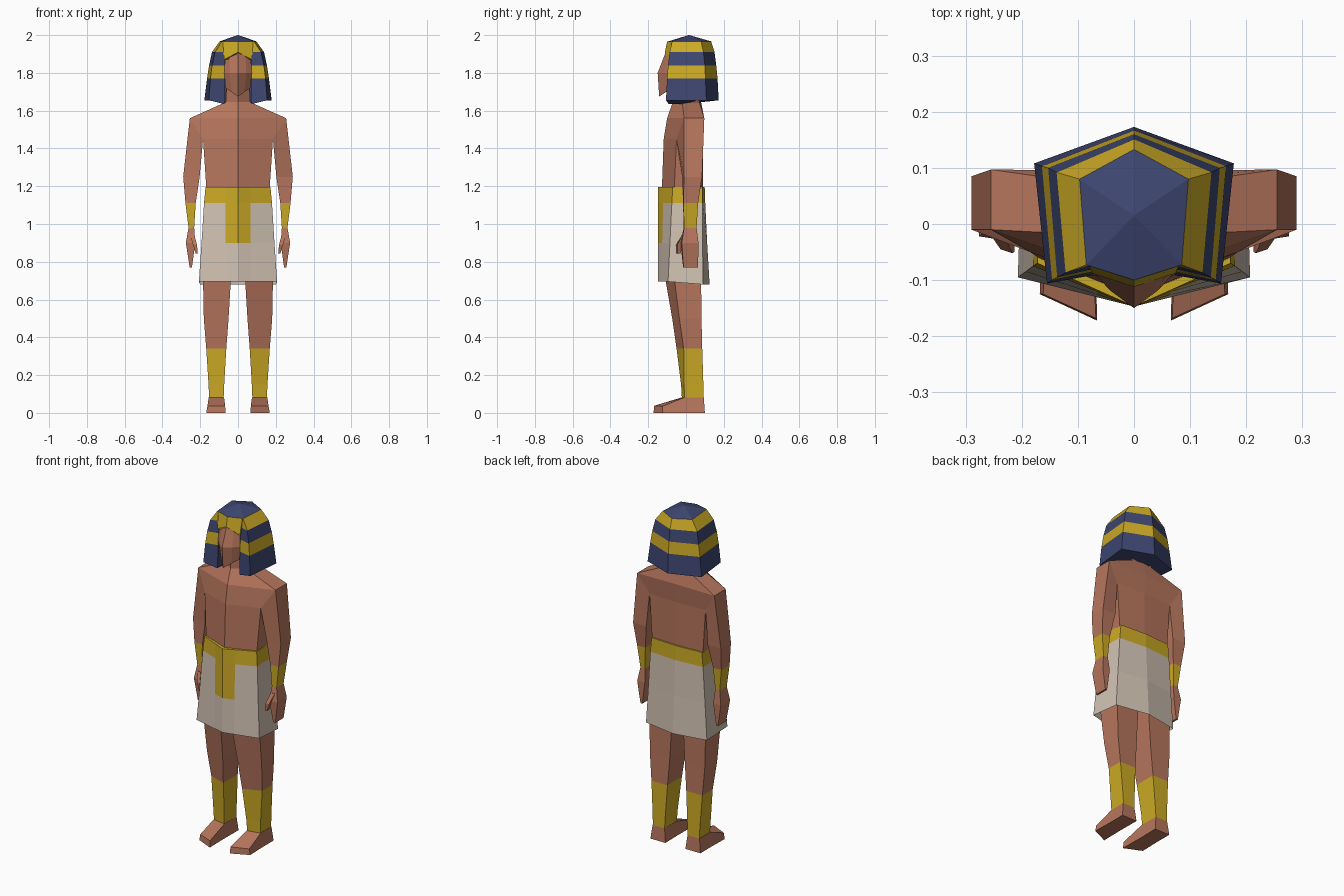
import bpy, bmesh

if "Cube" in bpy.data.objects:
    bpy.data.objects.remove(bpy.data.objects["Cube"])


def material(name, rgb):
    m = bpy.data.materials.new(name)
    m.diffuse_color = (*rgb, 1)
    m.use_nodes = True
    m.node_tree.nodes["Principled BSDF"].inputs["Base Color"].default_value = m.diffuse_color
    return m


MATS = [material("skin", (0.47, 0.18, 0.11)), material("gold", (0.60, 0.40, 0.018)),
        material("blue", (0.048, 0.062, 0.165)), material("linen", (0.64, 0.54, 0.45))]
SKIN, GOLD, BLUE, LINEN = range(4)


def loft(name, rings, rule, caps=(True, True), mirror=False):
    """Skin a list of closed rings; rule(center) gives the colour of a face."""
    bm = bmesh.new()
    loops = [[bm.verts.new(p) for p in r] for r in rings]
    n = len(rings[0])
    for a, b in zip(loops, loops[1:]):
        for i in range(n):
            j = (i + 1) % n
            bm.faces.new((a[i], a[j], b[j], b[i]))
    if caps[0]:
        bm.faces.new(loops[0])
    if caps[1]:
        bm.faces.new(loops[-1])
    bmesh.ops.recalc_face_normals(bm, faces=bm.faces)
    for f in bm.faces:
        f.material_index = rule(f.calc_center_median())
    me = bpy.data.meshes.new(name)
    bm.to_mesh(me)
    bm.free()
    for m in MATS:
        me.materials.append(m)
    ob = bpy.data.objects.new(name, me)
    bpy.context.collection.objects.link(ob)
    if mirror:
        ob.modifiers.new("mirror", 'MIRROR').use_mirror_merge = False
    return ob


def sym(half):
    """Complete a half ring (x >= 0) by reflecting it across x = 0."""
    return half + [(-x, y, z) for x, y, z in reversed(half) if x > 1e-6]


def body_ring(z, x, front, side_front, side_back, back):
    return sym([(0, front, z), (x, side_front, z), (x, side_back, z), (0, back, z)])


def quad_ring(z, x0, x1, y0, y0b, y1):
    """Four-sided limb section: inner x0, outer x1, inner/outer front y, back y."""
    return [(x0, y0, z), (x1, y0b, z), (x1, y1, z), (x0, y1, z)]


skin = lambda c: SKIN

# Torso, flaring out to the shoulders and in to the neck
loft("torso", [body_ring(1.12, .163, -.13, -.065, .08, .09),
               body_ring(1.45, .185, -.118, -.05, .08, .09),
               body_ring(1.56, .255, -.1, -.01, .097, .095),
               body_ring(1.645, .065, -.07, -.02, .07, .08),
               body_ring(1.74, .06, -.065, -.02, .05, .06)], skin)

# Head with a ridged face; the chin is lower in the middle
head = []
for zc, zs, x, yf, ys in [(1.675, 1.72, .066, -.142, -.075), (1.80, 1.80, .073, -.15, -.085),
                          (1.93, 1.93, .065, -.1, -.072)]:
    head.append(sym([(0, yf, zc), (x * (.5 if zc < 1.7 else .6), (yf + ys) / 2, (zc + zs) / 2),
                     (x, ys, zs), (x, .08, zs), (0, .1, zs)]))
loft("head", head, skin)

# Arms with gold wrist bands
arm = [[(.185, -.05, 1.45), (.255, -.01, 1.56), (.255, .097, 1.56), (.185, .08, 1.45)],
       quad_ring(1.25, .203, .29, -.02, -.01, .085),
       quad_ring(1.11, .224, .278, -.016, -.014, .064),
       quad_ring(.98, .232, .262, -.012, -.01, .056),
       quad_ring(.90, .226, .276, -.03, -.022, .066),
       quad_ring(.77, .244, .256, -.015, -.013, .064)]
loft("arm", arm, lambda c: GOLD if .98 < c.z < 1.11 else SKIN, mirror=True)
loft("thumb", [quad_ring(.945, .232, .255, -.02, -.02, .02),
               quad_ring(.89, .217, .238, -.052, -.045, -.01),
               quad_ring(.845, .213, .224, -.05, -.046, -.03)], skin, mirror=True)

# Legs with gold shin guards
leg = [quad_ring(1.0, .02, .165, -.115, -.06, .08),
       quad_ring(.7, .038, .185, -.108, -.06, .08),
       quad_ring(.5, .05, .181, -.073, -.035, .082),
       quad_ring(.34, .062, .168, -.05, -.012, .086),
       quad_ring(.15, .073, .156, -.026, -.01, .092),
       quad_ring(.08, .076, .153, -.022, -.008, .094)]
loft("leg", leg, lambda c: GOLD if .08 < c.z < .34 else SKIN, mirror=True)

# Feet: wedge running from heel to angled toes
foot = [[(.066, .1, 0), (.165, .1, 0), (.155, .094, .082), (.076, .094, .082)],
        [(.068, -.02, 0), (.165, -.01, 0), (.155, -.008, .082), (.074, -.022, .082)],
        [(.066, -.172, 0), (.168, -.125, 0), (.162, -.125, .035), (.068, -.168, .038)]]
loft("foot", foot, skin, mirror=True)

# Kilt with belt and front apron, open underneath
kilt = []
for z, zb, x, ysf, ysb, yb in [(1.195, 1.195, .172, -.07, .088, .099),
                               (1.11, 1.11, .18, -.075, .088, .102),
                               (.9, .9, .193, -.085, .088, .112),
                               (.695, .68, .207, -.095, .09, .125)]:
    t = .065 / x
    kilt.append(sym([(0, -.147, z), (.065, -.147 + t * (ysf + .147), z), (x, ysf, z),
                     (x - .006, ysb, zb), (0, yb, zb)]))
loft("kilt", kilt, lambda c: GOLD if c.z > 1.11 or (abs(c.x) < .06 and c.y < -.05 and c.z > .9)
     else LINEN, caps=(True, False))

# Headdress: striped shell with a slot for the face
shell = []
for z, xi, xf, yf, xb, yb, ybc in [(1.655, .072, .155, -.106, .178, .108, .173),
                                   (1.77, .072, .146, -.1, .164, .103, .167),
                                   (1.84, .072, .137, -.095, .153, .1, .16),
                                   (1.91, .07, .122, -.087, .138, .092, .151),
                                   (1.967, .06, .085, -.073, .097, .08, .133)]:
    low = .02 if z < 1.7 else 0
    half = [(xi, -.01, z - low), (xi, yf + .015, z - low), (xf, yf, z), (xb, yb, z), (0, ybc, z)]
    shell.append(sym(half))
loft("headdress", shell,
     lambda c: GOLD if 1.77 < c.z < 1.84 or 1.91 < c.z < 1.96 else BLUE, caps=(True, False))

# Headdress crown: low faceted roof
rim = sym([(0, -.1, 1.965), (.085, -.073, 1.967), (.097, .08, 1.967), (0, .133, 1.967)])
peak = [(x * .01, .015 + (y - .015) * .01, 2.0) for x, y, z in rim]
loft("crown", [rim, peak], lambda c: BLUE, caps=(False, True))

# Gold brow band above the face
loft("brow_band", [sym([(0, -.112, 1.91), (.074, -.088, 1.87), (.074, 0, 1.87)]),
                   sym([(0, -.1, 1.965), (.08, -.0735, 1.966), (.08, 0, 1.966)])],
     lambda c: GOLD)
